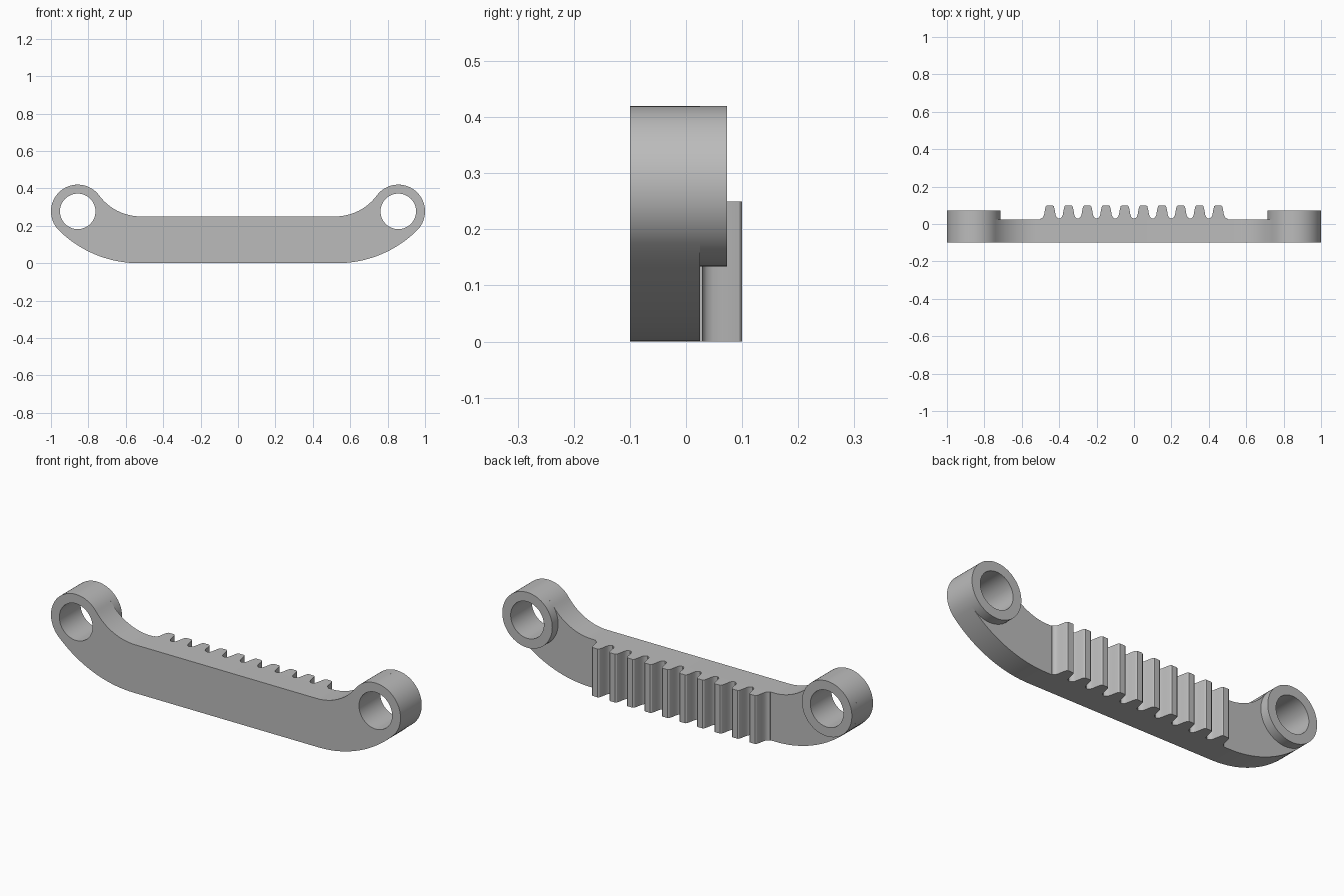
import bpy, math
from mathutils import Matrix

cube = bpy.data.objects.get("Cube")
if cube:
    bpy.data.objects.remove(cube)

grey = bpy.data.materials.new("plain grey")
grey.use_nodes = True
colour = (0.5, 0.5, 0.5, 1)
grey.diffuse_color = colour
grey.node_tree.nodes["Principled BSDF"].inputs["Base Color"].default_value = colour


def arc(cx, cy, r, start, end, n):
    """Points along an arc, angles in radians."""
    return [(cx + r * math.cos(start + (end - start) * i / n),
             cy + r * math.sin(start + (end - start) * i / n)) for i in range(n + 1)]


def circle(cx, cy, r, n=64):
    return arc(cx, cy, r, 0, math.tau, n)[:-1]


def plate(name, loops, low, high, upright):
    """Extrude closed loops (later loops are holes) between two depths."""
    curve = bpy.data.curves.new(name, "CURVE")
    curve.dimensions = "2D"
    curve.fill_mode = "BOTH"
    curve.extrude = (high - low) / 2
    for loop in loops:
        spline = curve.splines.new("POLY")
        spline.points.add(len(loop) - 1)
        for point, (x, y) in zip(spline.points, loop):
            point.co = (x, y, 0, 1)
        spline.use_cyclic_u = True
    ob = bpy.data.objects.new(name, curve)
    bpy.context.collection.objects.link(ob)
    middle = (low + high) / 2
    if upright:
        place = Matrix.Translation((0, middle, 0)) @ Matrix.Rotation(math.pi / 2, 4, "X")
    else:
        place = Matrix.Translation((0, 0, middle))
    bpy.ops.object.select_all(action="DESELECT")
    ob.select_set(True)
    bpy.context.view_layer.objects.active = ob
    bpy.ops.object.convert(target="MESH")
    ob = bpy.context.object
    ob.data.transform(place)
    ob.data.materials.clear()
    ob.data.materials.append(grey)
    # Weld the caps to the walls so smooth shading is continuous
    bpy.ops.object.mode_set(mode="EDIT")
    bpy.ops.mesh.select_all(action="SELECT")
    bpy.ops.mesh.remove_doubles(threshold=0.0001)
    bpy.ops.mesh.normals_make_consistent(inside=False)
    bpy.ops.object.mode_set(mode="OBJECT")
    bpy.ops.object.shade_smooth_by_angle(angle=math.radians(30))
    return ob


# Main dimensions
eye_x, eye_z, eye_r, hole_r = 0.857, 0.277, 0.143, 0.095
front, back, boss_back, tooth_tip = -0.1, 0.025, 0.073, 0.1
bar_top = 0.25
belly_x, belly_r = 0.53, 0.609
neck_x, neck_r = 0.52, 0.276

# Bar outline: belly arc, round eye and neck fillet, all tangent
belly_end = math.atan2(eye_z - belly_r, eye_x - belly_x)
neck_z = bar_top + neck_r
eye_end = math.atan2(neck_z - eye_z, neck_x - eye_x)
half = arc(belly_x, belly_r, belly_r, -math.pi / 2, belly_end, 20)
half += arc(eye_x, eye_z, eye_r, belly_end, eye_end, 40)[1:]
half += arc(neck_x, neck_z, neck_r, eye_end - math.pi, -math.pi / 2, 16)[1:]
outline = half + [(-x, z) for x, z in reversed(half)]
holes = [circle(side * eye_x, eye_z, hole_r) for side in (1, -1)]
plate("bar", [outline] + holes, front, back, True)

# Raised bosses behind the eyes
for side, hole, name in ((1, holes[0], "left_boss"), (-1, holes[1], "right_boss")):
    plate(name, [circle(side * eye_x, eye_z, eye_r), hole], back, boss_back, True)

# Toothed rack on the back, with rounded valleys
flank = [(0.05, 0.029), (0.043, 0.031), (0.036, 0.037), (0.031, 0.048),
         (0.028, 0.065), (0.024, 0.085), (0.021, 0.095), (0.015, tooth_tip)]
tooth = [(-x, y) for x, y in flank] + list(reversed(flank))
rack = [(-0.5, back)]
for i in range(10):
    centre = (i - 4.5) * 0.1
    rack += [(centre + x, y) for x, y in (tooth if i == 0 else tooth[1:])]
rack.append((0.5, back))
plate("rack_teeth", [rack], 0, bar_top, False)
